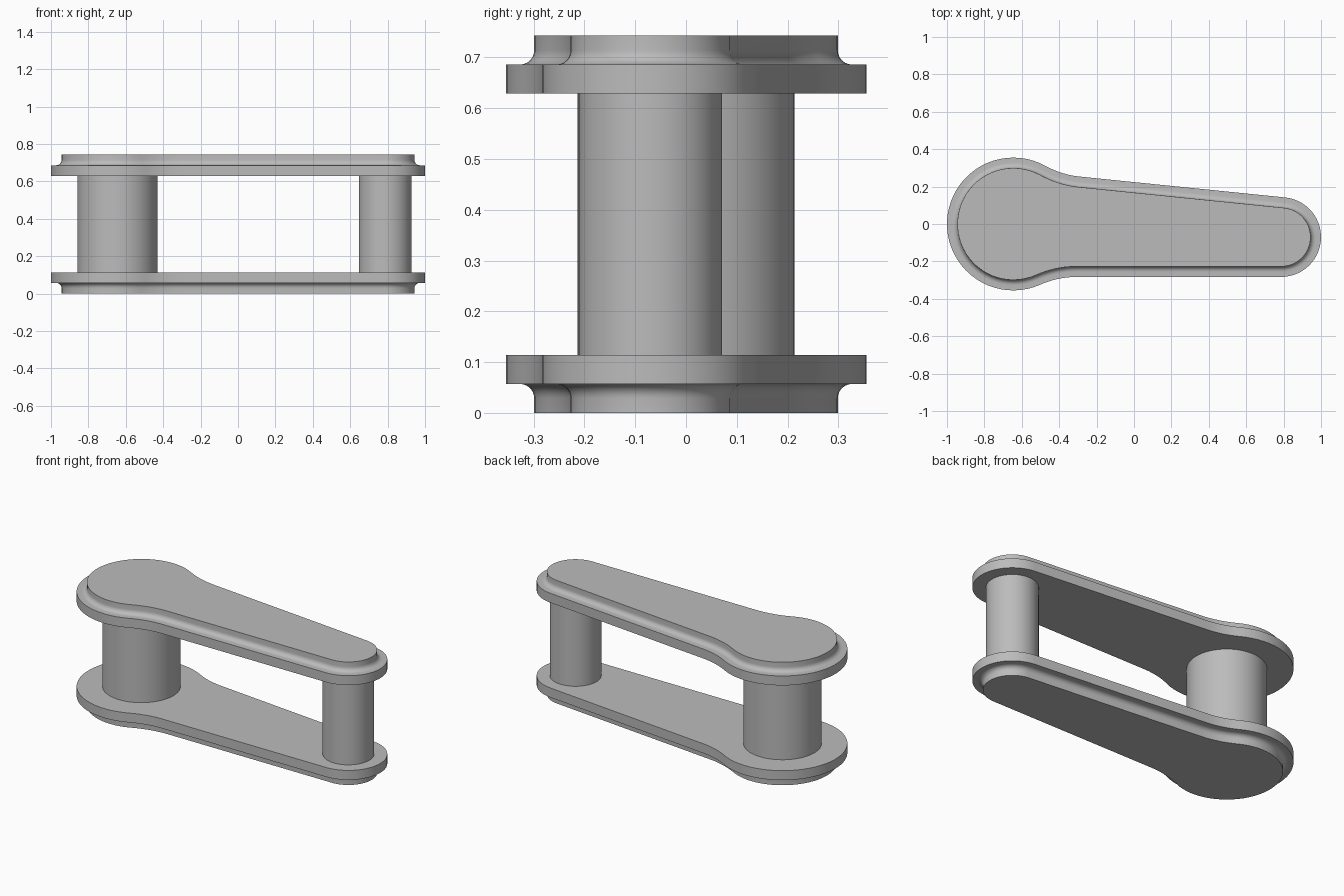
import bpy, bmesh
from math import pi, cos, sin, sqrt, atan2, radians
from mathutils import Vector

cube = bpy.data.objects.get("Cube")
if cube:
    bpy.data.objects.remove(cube)

grey = bpy.data.materials.new("mid grey")
grey.use_nodes = True
COLOUR = (0.5, 0.5, 0.5, 1)
grey.diffuse_color = COLOUR
grey.node_tree.nodes["Principled BSDF"].inputs["Base Color"].default_value = COLOUR

# Plan layout: a large and a small round end, joined by tangent lines and fillets
BIG, BIG_R = Vector((-0.645, 0)), 0.355
SMALL, SMALL_R = Vector((0.787, -0.07)), 0.213
FILLET_R = 0.48
HEIGHT = 0.743


def polar(angle, radius=1):
    return Vector((cos(angle), sin(angle))) * radius


def arc(centre, radius, start, end, steps):
    return [centre + polar(start + (end - start) * i / steps, radius)
            for i in range(steps + 1)]


def fillet_centre(normal_angle, side):
    """Centre of the concave arc touching the big end and a side line."""
    n = polar(normal_angle)
    along = polar(normal_angle - side * pi / 2)
    gap = n.dot(SMALL - BIG) + SMALL_R
    run = sqrt((BIG_R + FILLET_R) ** 2 - (gap + FILLET_R) ** 2)
    return BIG + n * (gap + FILLET_R) + along * run


def outline(inset):
    """Arm outline, counter-clockwise, moved inwards by inset."""
    top, bottom = radians(84.2), -pi / 2
    f_top, f_bottom = fillet_centre(top, 1), fillet_centre(bottom, -1)
    d_top, d_bottom = f_top - BIG, f_bottom - BIG
    a_top = atan2(d_top.y, d_top.x)
    a_bottom = atan2(d_bottom.y, d_bottom.x)
    concave = FILLET_R + inset
    return (arc(SMALL, SMALL_R - inset, bottom, top, 28)
            + arc(f_top, concave, top + pi, a_top + pi, 10)
            + arc(BIG, BIG_R - inset, a_top, a_bottom + 2 * pi, 40)[1:]
            + arc(f_bottom, concave, a_bottom + pi, pi / 2, 10)[1:])


def finish(name, bm):
    bmesh.ops.recalc_face_normals(bm, faces=bm.faces)
    mesh = bpy.data.meshes.new(name)
    bm.to_mesh(mesh)
    bm.free()
    mesh.materials.append(grey)
    obj = bpy.data.objects.new(name, mesh)
    bpy.context.collection.objects.link(obj)
    bpy.ops.object.select_all(action='DESELECT')
    obj.select_set(True)
    bpy.context.view_layer.objects.active = obj
    bpy.ops.object.shade_smooth_by_angle(angle=radians(30))


def loft(name, rings):
    """Skin a stack of (points, z) rings and cap both ends."""
    bm = bmesh.new()
    loops = [[bm.verts.new((p.x, p.y, z)) for p in pts] for pts, z in rings]
    for a, b in zip(loops, loops[1:]):
        for i in range(len(a)):
            j = (i + 1) % len(a)
            bm.faces.new((a[i], a[j], b[j], b[i]))
    bm.faces.new(loops[0])
    bm.faces.new(loops[-1])
    finish(name, bm)


# Plate profile: flat rim, then a coved step up to the raised outer face
STEP, RIM, COVE, INSET = 0.057, 0.114, 0.028, 0.056
profile = [(0, RIM), (0, STEP)]
for k in range(7):
    t = k / 6 * pi / 2
    profile.append((INSET - COVE + COVE * sin(t), STEP - COVE + COVE * cos(t)))
profile.append((INSET, 0))

loft("lower_arm_plate", [(outline(d), z) for d, z in profile])
loft("upper_arm_plate", [(outline(d), HEIGHT - z) for d, z in profile])

# Round posts between the plates
for name, centre, radius in (("large_post", BIG, 0.214), ("small_post", SMALL, 0.141)):
    ring = arc(centre, radius, 0, 2 * pi, 64)[:-1]
    loft(name, [(ring, RIM), (ring, HEIGHT - RIM)])
